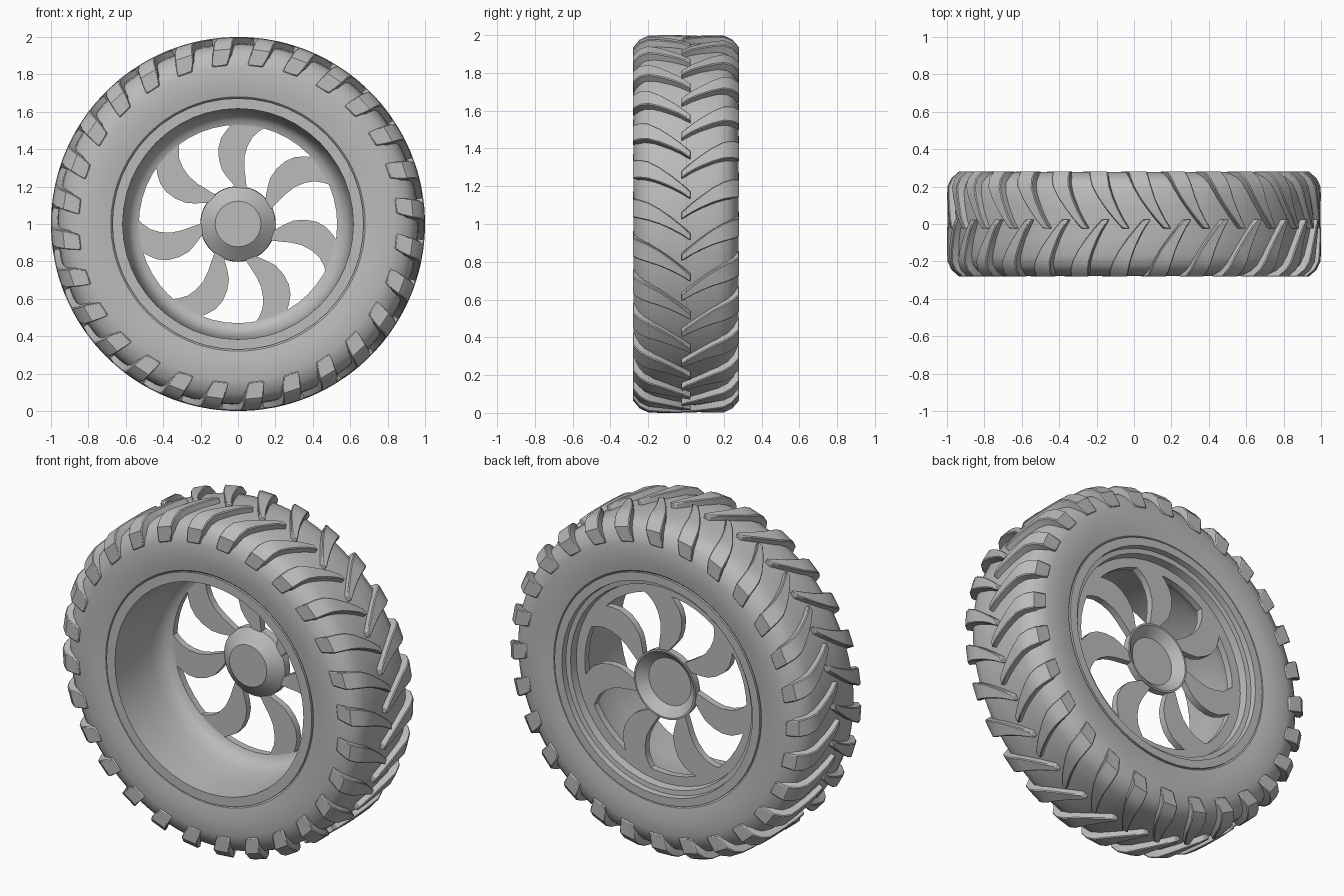
import bpy, bmesh, math

cube = bpy.data.objects.get("Cube")
if cube:
    bpy.data.objects.remove(cube, do_unlink=True)

grey = bpy.data.materials.new("plain grey")
grey.use_nodes = True
grey.diffuse_color = (0.5, 0.5, 0.5, 1)
grey.node_tree.nodes["Principled BSDF"].inputs["Base Color"].default_value = (0.5, 0.5, 0.5, 1)


def polar(r, y, deg):
    """Point at radius r around the axle, angle clockwise from the top."""
    t = math.radians(deg)
    return (r * math.sin(t), y, 1 + r * math.cos(t))


def finish(bm, name, angle=35, bevel=0):
    bmesh.ops.recalc_face_normals(bm, faces=bm.faces)
    mesh = bpy.data.meshes.new(name)
    bm.to_mesh(mesh)
    bm.free()
    mesh.materials.append(grey)
    ob = bpy.data.objects.new(name, mesh)
    bpy.context.collection.objects.link(ob)
    bpy.ops.object.select_all(action='DESELECT')
    ob.select_set(True)
    bpy.context.view_layer.objects.active = ob
    bpy.ops.object.shade_smooth_by_angle(angle=math.radians(angle))
    if bevel:
        mod = ob.modifiers.new("soft edges", 'BEVEL')
        mod.width = bevel
        mod.segments = 1
        mod.limit_method = 'ANGLE'
        mod.angle_limit = math.radians(40)


def revolve(name, profile, steps, closed=True):
    """Spin a (radius, y) profile around the axle."""
    bm = bmesh.new()
    rings = [[bm.verts.new(polar(r, y, 360 * i / steps)) for r, y in profile]
             for i in range(steps)]
    count = len(profile)
    for i in range(steps):
        a, b = rings[i], rings[(i + 1) % steps]
        for j in range(count if closed else count - 1):
            k = (j + 1) % count
            bm.faces.new((a[j], a[k], b[k], b[j]))
    if not closed:
        for j in (0, -1):
            bm.faces.new([ring[j] for ring in rings])
    finish(bm, name)


def loft(bm, sections):
    """Join four-cornered sections into a capped solid."""
    rows = [[bm.verts.new(p) for p in s] for s in sections]
    for a, b in zip(rows, rows[1:]):
        for j in range(4):
            k = (j + 1) % 4
            bm.faces.new((a[j], a[k], b[k], b[j]))
    bm.faces.new(rows[0])
    bm.faces.new(rows[-1])


# Tyre carcass, mirrored half profile
half = [(0.665, 0.25), (0.68, 0.266), (0.74, 0.276), (0.84, 0.278), (0.875, 0.268),
        (0.912, 0.25), (0.944, 0.22), (0.96, 0.17), (0.965, 0.08)]
revolve("tyre", half + [(r, -y) for r, y in reversed(half)], 96)

# Rim: flat front lip, deep barrel, inner flange, stepped back lip
revolve("rim", [(0.672, -0.24), (0.672, -0.27), (0.617, -0.27),
                (0.612, -0.1), (0.603, 0.05), (0.585, 0.108), (0.56, 0.14),
                (0.53, 0.15), (0.53, 0.19), (0.585, 0.19), (0.592, 0.235),
                (0.62, 0.238), (0.624, 0.27), (0.672, 0.27), (0.672, 0.24)], 48)

# Hub: raised cone in front, shallow dish behind
revolve("hub", [(0.122, 0.095), (0.2, 0.155), (0.202, 0.198), (0.192, 0.198),
                (0.138, 0.15)], 48, closed=False)

# Seven leaf-shaped spokes, narrow at the hub: radius, start angle, end angle
BLADE = [(0.196, -3, 14), (0.22, -8, 11.5), (0.255, -13, 9), (0.3, -16.5, 6.5),
         (0.36, -16.5, 5.5), (0.42, -14.5, 7), (0.47, -11, 9.5),
         (0.51, -6.5, 13), (0.538, -3, 16)]
SPOKES = 7
bm = bmesh.new()
for i in range(SPOKES):
    turn = 360 / SPOKES * i
    loft(bm, [[polar(r, 0.15, turn + a), polar(r, 0.15, turn + b),
               polar(r, 0.19, turn + b), polar(r, 0.19, turn + a)]
              for r, a, b in BLADE])
finish(bm, "spokes")

# Tread lugs: outer (side, radius), inner (side, radius), trailing angle, half width
LUG = [(-0.025, 0.996, -0.025, 0.94, 0, 1.1),
       (0.03, 1.0, 0.03, 0.94, 2.4, 1.5),
       (0.08, 1.0, 0.08, 0.94, 4.3, 1.9),
       (0.14, 1.0, 0.14, 0.93, 6.3, 2.4),
       (0.2, 0.998, 0.19, 0.92, 7.8, 2.8),
       (0.245, 0.977, 0.22, 0.9, 8.6, 3.0),
       (0.28, 0.937, 0.235, 0.88, 9.2, 3.1),
       (0.282, 0.85, 0.25, 0.845, 10.6, 2.8)]
LUGS = 28
for side, name, phase in ((-1, "front_tread_lugs", 4), (1, "back_tread_lugs", 10.4)):
    bm = bmesh.new()
    for i in range(LUGS):
        tip = phase + 360 / LUGS * i
        loft(bm, [[polar(ro, side * uo, tip - a - w), polar(ro, side * uo, tip - a + w),
                   polar(ri, side * ui, tip - a + w), polar(ri, side * ui, tip - a - w)]
                  for uo, ro, ui, ri, a, w in LUG])
    finish(bm, name, bevel=0.005)
